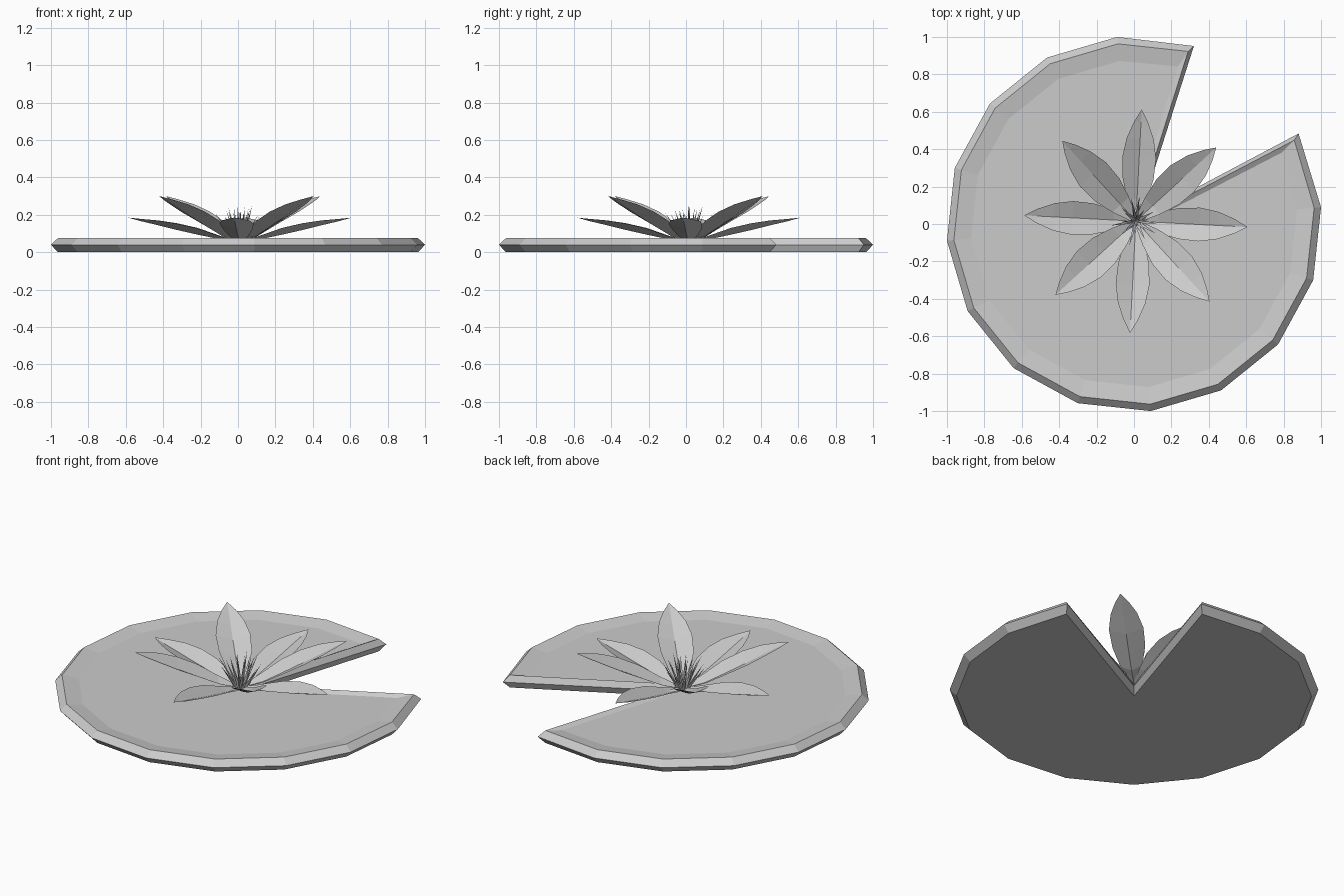
import bpy, bmesh, math, random
from mathutils import Vector

if "Cube" in bpy.data.objects:
    bpy.data.objects.remove(bpy.data.objects["Cube"])

random.seed(4)
CX, CY = 0.01, 0.015          # flower centre


def make_object(name, bm):
    bmesh.ops.recalc_face_normals(bm, faces=bm.faces)
    mesh = bpy.data.meshes.new(name)
    bm.to_mesh(mesh)
    bm.free()
    ob = bpy.data.objects.new(name, mesh)
    bpy.context.collection.objects.link(ob)
    return ob


# lily pad: 16-sided disc with one corner pulled in to the centre as a notch
def pad_ring(bm, radius, z, apex, corner_shift):
    verts = []
    for i in range(16):
        deg = 50.1 + 22.5 * i
        r = radius
        if i == 0:
            r = apex
        elif i == 1:
            deg += corner_shift
        elif i == 15:
            deg -= corner_shift
        a = math.radians(deg)
        verts.append(bm.verts.new((r * math.cos(a), r * math.sin(a), z)))
    return verts


bm = bmesh.new()
rings = [pad_ring(bm, *p) for p in (
    (0.967, 0.0, 0.0, 0.0),
    (1.004, 0.04, 0.04, -1.2),
    (0.967, 0.075, 0.0, 0.0),
    (0.875, 0.06, -0.06, 1.8))]
for lo, hi in zip(rings, rings[1:]):
    for i in range(16):
        j = (i + 1) % 16
        bm.faces.new((lo[i], lo[j], hi[j], hi[i]))
bm.faces.new(rings[0])
bm.faces.new(rings[-1])
make_object("lily_pad", bm)


# petals: creased leaf shapes, edges lifted above the central keel
# each profile row: distance along, half width, keel height, edge lift
LOW = [(0.02, 0.02, 0.055, 0.005), (0.12, 0.055, 0.072, 0.02),
       (0.23, 0.083, 0.095, 0.035), (0.34, 0.09, 0.12, 0.035),
       (0.44, 0.073, 0.145, 0.025), (0.53, 0.038, 0.166, 0.012),
       (0.598, 0, 0.185, 0)]
HIGH = [(0.02, 0.02, 0.06, 0.005), (0.12, 0.06, 0.083, 0.025),
        (0.23, 0.09, 0.132, 0.036), (0.34, 0.095, 0.183, 0.034),
        (0.44, 0.073, 0.232, 0.024), (0.52, 0.038, 0.271, 0.01),
        (0.583, 0, 0.30, 0)]


def petal(name, rows, deg):
    bm = bmesh.new()
    strips = []
    for d, w, z, lift in rows[:-1]:
        strips.append([bm.verts.new((d, w * s, z + lift * abs(s)))
                       for s in (-1, 0, 1)])
    tip = bm.verts.new((rows[-1][0], 0, rows[-1][2]))
    for a, b in zip(strips, strips[1:]):
        for k in (0, 1):
            bm.faces.new((a[k], b[k], b[k + 1], a[k + 1]))
    for k in (0, 1):
        bm.faces.new((strips[-1][k], tip, strips[-1][k + 1]))
    ob = make_object(name, bm)
    ob.location = (CX, CY, 0)
    ob.rotation_euler.z = math.radians(deg)


for k in range(4):
    petal(f"outer_petal_{k + 1}", LOW, -3 + 90 * k)
    petal(f"inner_petal_{k + 1}", HIGH, 42.5 + 90 * k)


# stamens: thin three-sided spikes fanning out of the centre
bm = bmesh.new()
for count, reach, top in ((10, 0.125, 0.205), (8, 0.075, 0.24), (4, 0.03, 0.25)):
    for i in range(count):
        a = math.tau * i / count + random.uniform(-0.2, 0.2)
        r = reach * random.uniform(0.85, 1.15)
        out = Vector((math.cos(a), math.sin(a), 0))
        root = Vector((CX, CY, 0.058)) + out * reach * 0.2
        end = Vector((CX, CY, top + random.uniform(-0.02, 0.015))) + out * r
        base = [bm.verts.new(root + 0.011 * Vector((math.cos(a + t), math.sin(a + t), 0)))
                for t in (0, math.tau / 3, 2 * math.tau / 3)]
        point = bm.verts.new(end)
        bm.faces.new(base)
        for k in range(3):
            bm.faces.new((base[k], base[(k + 1) % 3], point))
make_object("stamens", bm)
